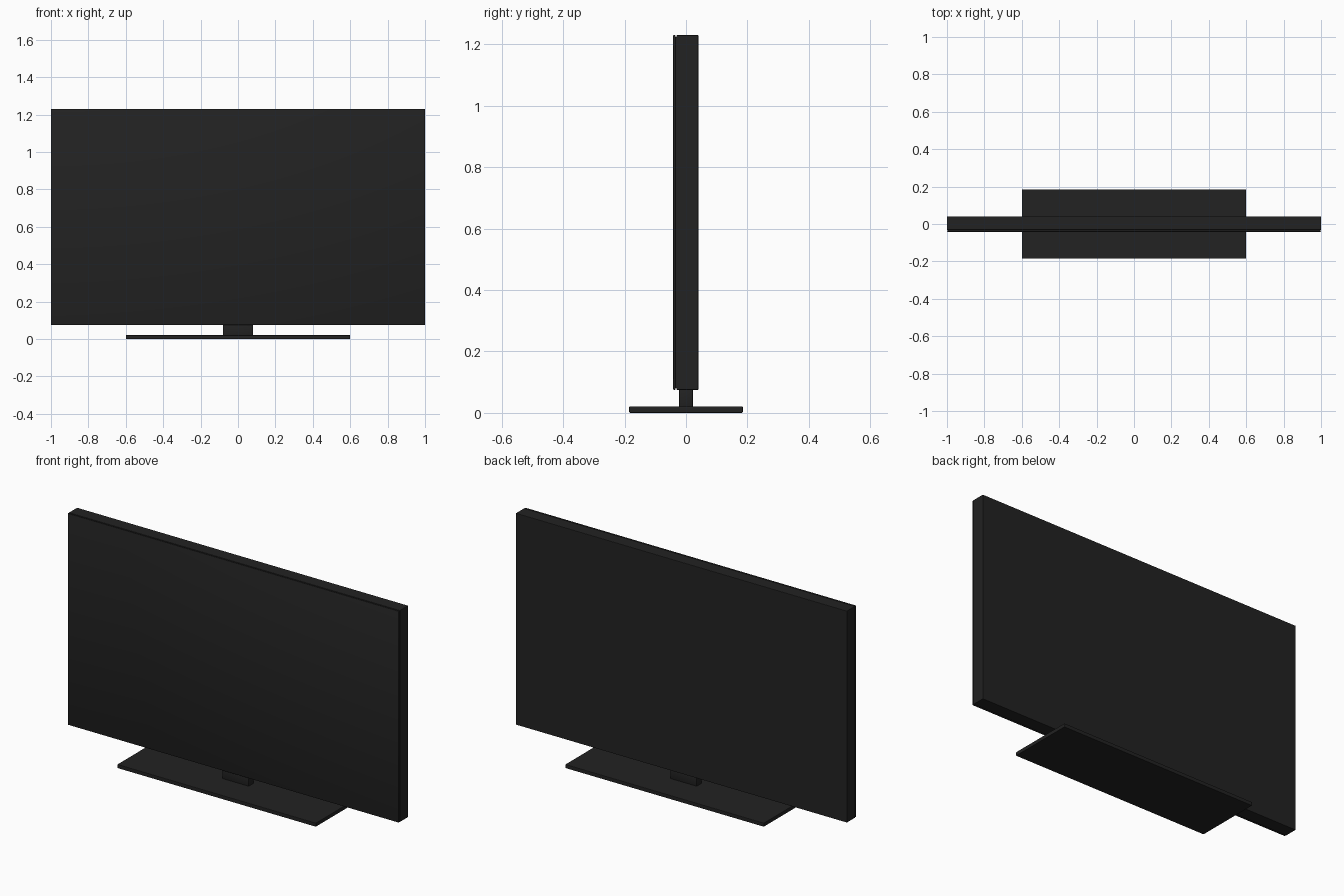
import bpy
import bmesh
from mathutils import Matrix, Vector

if "Cube" in bpy.data.objects:
    bpy.data.objects.remove(bpy.data.objects["Cube"])


def make_material(name, rgb):
    mat = bpy.data.materials.new(name)
    mat.use_nodes = True
    mat.diffuse_color = (*rgb, 1)
    bsdf = mat.node_tree.nodes["Principled BSDF"]
    bsdf.inputs["Base Color"].default_value = (*rgb, 1)
    bsdf.inputs["Roughness"].default_value = 0.5
    return mat


black = make_material("black plastic", (0.016, 0.016, 0.016))


def box(name, low, high, bevel=0.0, smooth=False):
    """Box between two corners, with optional rounded edges and soft shading."""
    low, high = Vector(low), Vector(high)
    bm = bmesh.new()
    bmesh.ops.create_cube(bm, size=1, matrix=Matrix.Translation((low + high) / 2)
                          @ Matrix.Diagonal((*(high - low), 1)))
    if bevel:
        bmesh.ops.bevel(bm, geom=bm.edges[:], offset=bevel, segments=2,
                        profile=0.5, affect='EDGES')
    for face in bm.faces:
        face.smooth = smooth
    mesh = bpy.data.meshes.new(name)
    bm.to_mesh(mesh)
    bm.free()
    mesh.materials.append(black)
    obj = bpy.data.objects.new(name, mesh)
    bpy.context.collection.objects.link(obj)
    return obj


# Cabinet, with a narrow recess behind the softly shaded front panel
box("cabinet", (-1, -0.031, 0.075), (1, 0.04, 1.23), bevel=0.002)
box("panel_gap", (-0.994, -0.036, 0.081), (0.994, -0.03, 1.224))
box("front_panel", (-1, -0.042, 0.075), (1, -0.034, 1.23), bevel=0.003, smooth=True)

# Stand
box("stand_neck", (-0.08, -0.022, 0.018), (0.08, 0.022, 0.08), bevel=0.002, smooth=True)
box("stand_base", (-0.6, -0.185, 0), (0.6, 0.185, 0.021), bevel=0.003)
